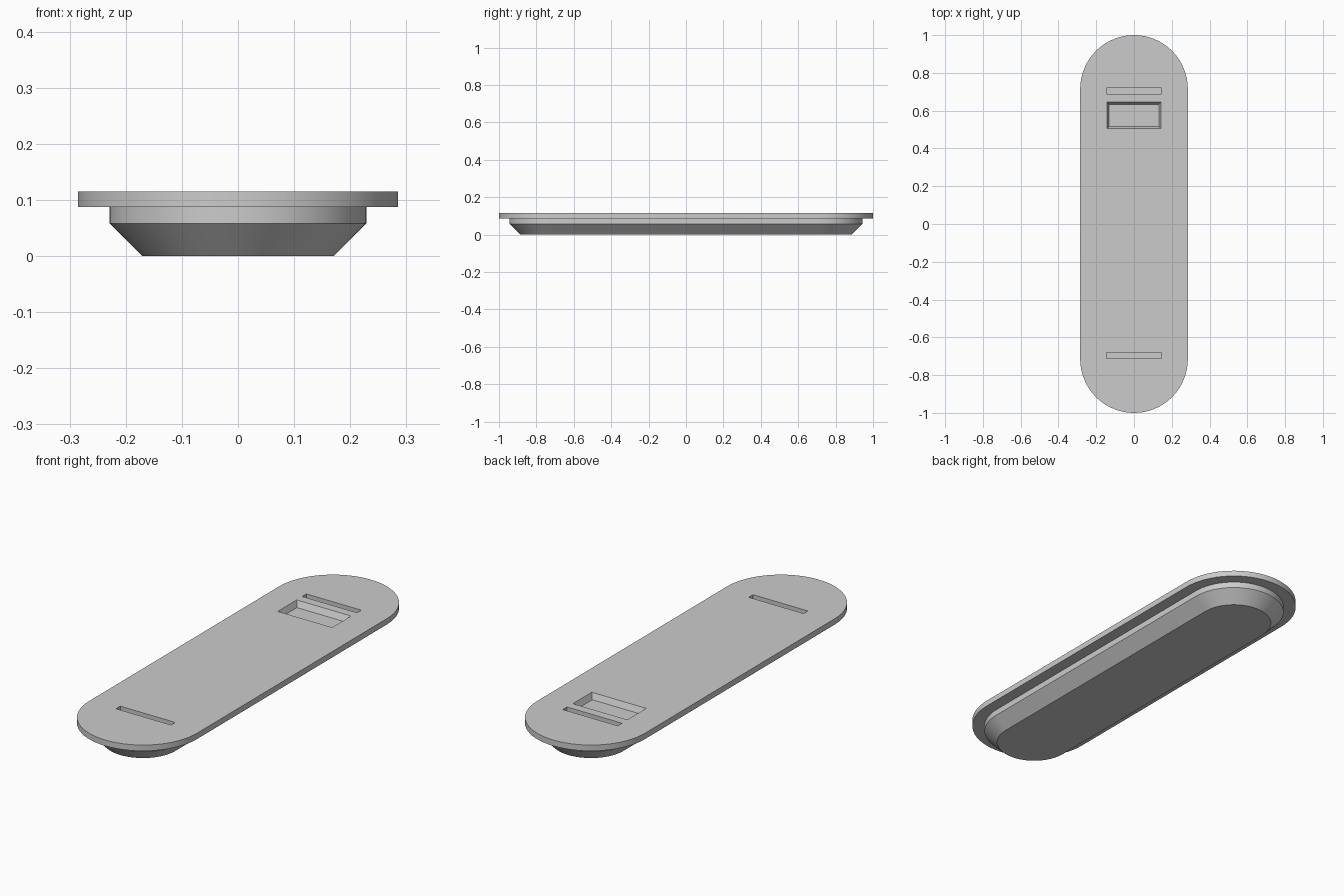
import bpy, bmesh, math

if "Cube" in bpy.data.objects:
    bpy.data.objects.remove(bpy.data.objects["Cube"])


def stadium(radius, straight=0.715, seg=32):
    """Outline of a slot shape: two semicircles joined by straight sides."""
    pts = []
    for start, cy in ((0.0, straight), (math.pi, -straight)):
        for i in range(seg + 1):
            a = start + math.pi * i / seg
            pts.append((radius * math.cos(a), cy + radius * math.sin(a)))
    return pts


def rect(x0, x1, y0, y1):
    return [(x0, y0), (x1, y0), (x1, y1), (x0, y1)]


def loft(name, sections):
    """Closed solid through (outline, z) sections from bottom to top."""
    bm = bmesh.new()
    rings = [[bm.verts.new((x, y, z)) for x, y in pts] for pts, z in sections]
    n = len(rings[0])
    for lo, hi in zip(rings, rings[1:]):
        for i in range(n):
            j = (i + 1) % n
            bm.faces.new((lo[i], lo[j], hi[j], hi[i]))
    bm.faces.new(rings[0][::-1])
    bm.faces.new(rings[-1])
    bmesh.ops.recalc_face_normals(bm, faces=bm.faces[:])
    mesh = bpy.data.meshes.new(name)
    bm.to_mesh(mesh)
    bm.free()
    obj = bpy.data.objects.new(name, mesh)
    bpy.context.collection.objects.link(obj)
    return obj


# Plate: chamfered base, upright step, wider top flange
plate = loft("recessed_plate", [
    (stadium(0.171), 0.0),
    (stadium(0.229), 0.058),
    (stadium(0.229), 0.087),
    (stadium(0.285), 0.087),
    (stadium(0.285), 0.115),
])

# Cutters: two narrow slots and one pocket with sloping walls
floor, above = 0.087, 0.129
cutters = []
for y in (0.705, -0.695):
    outline = rect(-0.145, 0.145, y - 0.016, y + 0.016)
    cutters.append(loft("slot_cutter", [(outline, floor), (outline, above)]))
cutters.append(loft("pocket_cutter", [
    (rect(-0.132, 0.132, 0.517, 0.632), floor),
    (rect(-0.149, 0.149, 0.498, 0.654), above),
]))

bpy.context.view_layer.objects.active = plate
plate.select_set(True)
for cutter in cutters:
    cutter.hide_render = True
    mod = plate.modifiers.new("cut", 'BOOLEAN')
    mod.operation = 'DIFFERENCE'
    mod.solver = 'EXACT'
    mod.object = cutter
    bpy.ops.object.modifier_apply(modifier=mod.name)
    bpy.data.objects.remove(cutter, do_unlink=True)

bpy.ops.object.shade_smooth_by_angle(angle=math.radians(25))
